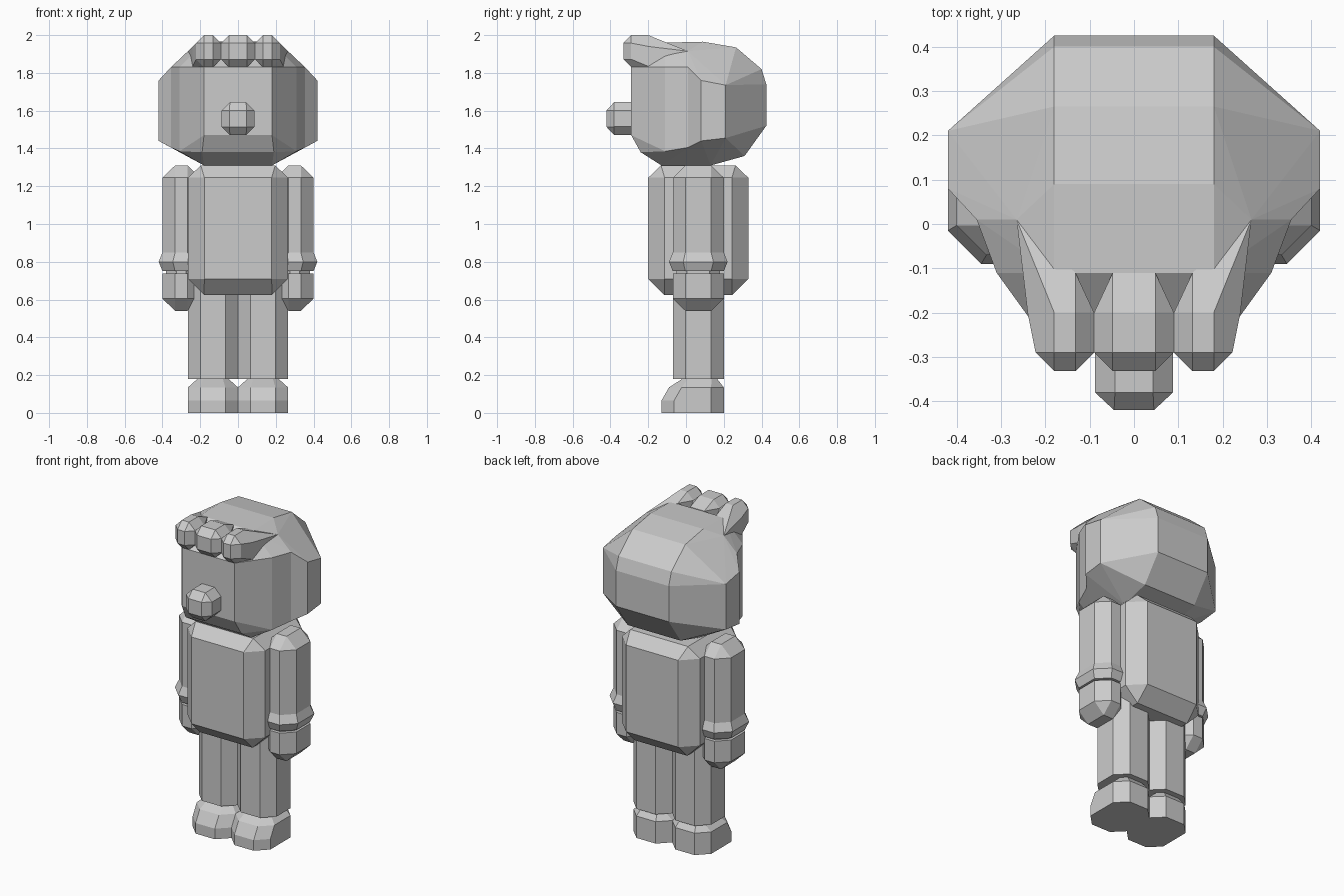
import bpy
import bmesh

cube = bpy.data.objects.get("Cube")
if cube:
    bpy.data.objects.remove(cube, do_unlink=True)

grey = bpy.data.materials.new("plain grey")
grey.use_nodes = True
COLOR = (0.6, 0.6, 0.6, 1)
grey.diffuse_color = COLOR
grey.node_tree.nodes["Principled BSDF"].inputs["Base Color"].default_value = COLOR


def hull(name, points):
    """Faceted convex solid around the points."""
    bm = bmesh.new()
    for p in points:
        bm.verts.new(p)
    bmesh.ops.remove_doubles(bm, verts=bm.verts[:], dist=0.0005)
    bmesh.ops.convex_hull(bm, input=bm.verts[:])
    bmesh.ops.delete(bm, geom=[v for v in bm.verts if not v.link_faces], context='VERTS')
    bmesh.ops.dissolve_limit(bm, angle_limit=0.02, verts=bm.verts[:], edges=bm.edges[:])
    bmesh.ops.recalc_face_normals(bm, faces=bm.faces[:])
    mesh = bpy.data.meshes.new(name)
    bm.to_mesh(mesh)
    bm.free()
    mesh.materials.append(grey)
    obj = bpy.data.objects.new(name, mesh)
    bpy.context.collection.objects.link(obj)
    return obj


def flip(points):
    return [(-x, y, z) for x, y, z in points]


def both(name, points):
    """Left part and its mirrored right part."""
    hull("left_" + name, points)
    hull("right_" + name, flip(points))


def ring(x0, x1, y0, y1, z, cut=0.067, inset=0.0):
    """Horizontal rectangle with cut corners."""
    x0, x1, y0, y1 = x0 + inset, x1 - inset, y0 + inset, y1 - inset
    return [(x, y, z)
            for xa, xb in ((x0, x0 + cut), (x1, x1 - cut))
            for ya, yb in ((y0, y0 + cut), (y1, y1 - cut))
            for x, y in ((xa, yb), (xb, ya))]


def upright(points, y):
    """Turn a horizontal ring into one facing the front."""
    return [(px, y, pz) for px, pz, _ in points]


# Torso
trunk = (-0.265, 0.265, -0.20, 0.33)
hull("torso", ring(*trunk, 0.625, 0, 0.085) + ring(*trunk, 0.71, 0.087)
     + ring(*trunk, 1.245, 0.087) + ring(*trunk, 1.31, 0, 0.068))

# Arms: sleeve, cuff, wrist and hand
arm = (0.2, 0.4, -0.07, 0.2)
both("sleeve", ring(*arm, 0.79) + ring(*arm, 1.245) + ring(*arm, 1.31, 0, 0.067))
both("cuff", ring(*arm, 0.75) + ring(*arm, 0.80, 0.075, -0.02) + ring(*arm, 0.85))
both("wrist", ring(*arm, 0.70, 0.055, 0.02) + ring(*arm, 0.78, 0.055, 0.02))
both("hand", ring(*arm, 0.54, 0, 0.067) + ring(*arm, 0.605) + ring(*arm, 0.738))

# Legs and shoes
leg = (0.0, 0.265, -0.07, 0.2)
both("leg", ring(*leg, 0.18) + ring(*leg, 0.70))
both("shoe", ring(0, 0.265, -0.13, 0.2, 0) + ring(0, 0.265, -0.13, 0.2, 0.065)
     + ring(0, 0.265, -0.09, 0.2, 0.135)
     + ring(0.05, 0.215, -0.02, 0.165, 0.18, 0.03))

# Head: face half and wider back half
crown = [(0.18, 0.09, 1.965), (0.265, 0.01, 1.915), (0.355, 0.01, 1.83)]
jaw = [(0.18, -0.13, 1.31), (0.18, 0.13, 1.31), (0.355, 0.01, 1.405)]
face = crown + jaw + [
    (0.18, -0.29, 1.83), (0.18, -0.29, 1.47), (0.19, -0.24, 1.38),
    (0.31, -0.11, 1.83), (0.31, -0.11, 1.385), (0.18, -0.11, 1.96)]
skull = crown + jaw[1:] + [
    (0.42, 0.08, 1.76), (0.42, 0.08, 1.44), (0.42, 0.21, 1.735), (0.42, 0.21, 1.455),
    (0.18, 0.425, 1.74), (0.18, 0.425, 1.52), (0.18, 0.40, 1.82),
    (0.18, 0.265, 1.935), (0.18, 0.31, 1.36)]
hull("head_front", face + flip(face))
hull("head_back", skull + flip(skull))

# Nose
snout = (-0.088, 0.088, 1.47, 1.645)
hull("nose", upright(ring(*snout, 0, 0.045), -0.25) + upright(ring(*snout, 0, 0.045), -0.38)
     + upright(ring(*snout, 0, 0, 0.043), -0.42))


# Hair tufts
def tuft(x0, x1):
    box = (x0, x1, 1.83, 2.0)
    return (upright(ring(*box, 0, 0, 0.042), -0.332)
            + upright(ring(*box, 0, 0.042), -0.29)
            + upright(ring(*box, 0, 0.042), -0.2)
            + [(x, -0.11, z) for x in (x0 + 0.042, x1 - 0.042) for z in (1.85, 1.963)])


hull("middle_tuft", tuft(-0.09, 0.09))
both("side_tuft", tuft(0.09, 0.222)
     + [(0.24, -0.2, 1.835), (0.24, -0.2, 1.94), (0.265, 0.01, 1.915)])
